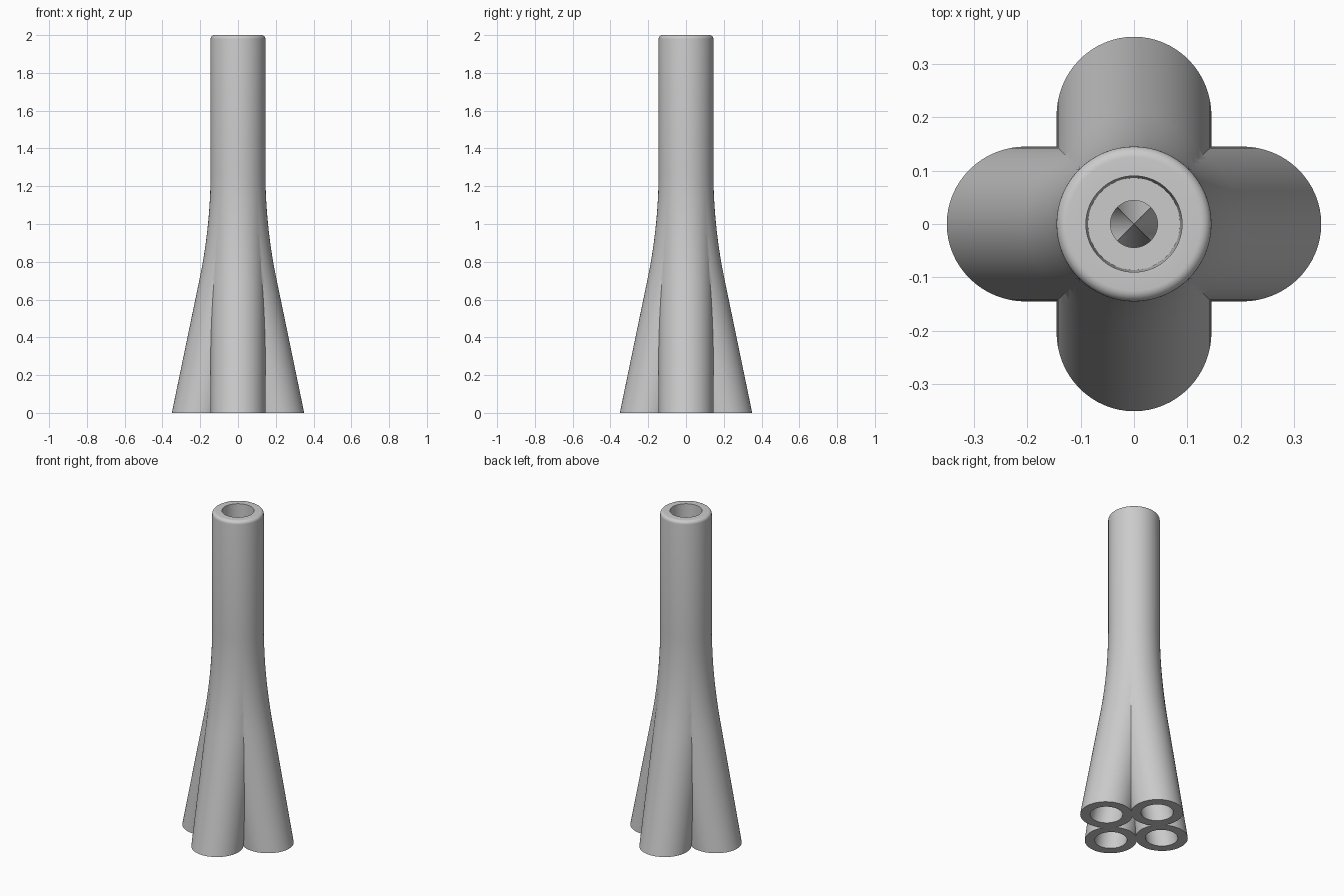
import bpy, bmesh
from math import sin, cos, tan, pi, radians, sqrt
from mathutils import Matrix, Vector

cube = bpy.data.objects.get("Cube")
if cube:
    bpy.data.objects.remove(cube)

SEGMENTS = 64
TILT = radians(11.7)              # splay of the straight lower legs
BEND_LOW, BEND_TOP = 0.68, 1.28   # height range of the bend
BEND_R = (BEND_TOP - BEND_LOW) / sin(TILT)
OUTER, SOCKET, CHANNEL = 0.145, 0.09, 0.044


def path(z):
    """Sideways offset and tilt of a leg's centre line at height z."""
    if z >= BEND_TOP:
        return 0.0, 0.0
    if z >= BEND_LOW:
        d = BEND_TOP - z
        offset = BEND_R - sqrt(BEND_R ** 2 - d ** 2)
        return offset, math_tilt(d)
    return BEND_R * (1 - cos(TILT)) + (BEND_LOW - z) * tan(TILT), TILT


def math_tilt(d):
    return TILT * d / (BEND_TOP - BEND_LOW)


def steps(a, b, n):
    return [a + (b - a) * i / n for i in range(n + 1)]


# Wall profile: up the outside, over the rounded rim, down through the bore
bend = steps(BEND_LOW, BEND_TOP, 20)
profile = [(z, OUTER) for z in steps(0, BEND_LOW, 4)[:-1] + bend]
profile += [(1.98 + 0.02 * sin(a), OUTER - 0.02 + 0.02 * cos(a))
            for a in steps(0, pi / 2, 6)]
profile += [(2.0, SOCKET), (1.7, SOCKET - 0.004), (1.7, CHANNEL)]
profile += [(z, CHANNEL) for z in reversed(bend)]
profile += [(0.3, CHANNEL), (0.3, SOCKET - 0.004), (0, SOCKET)]

# One complete bent tube
bm = bmesh.new()
rings = []
for z, r in profile:
    offset, tilt = path(z)
    ring = []
    for i in range(SEGMENTS):
        a = 2 * pi * i / SEGMENTS
        ring.append(bm.verts.new((offset + r * cos(a) / cos(tilt), r * sin(a), z)))
    rings.append(ring)
for k, ring in enumerate(rings):
    above = rings[(k + 1) % len(rings)]
    for i in range(SEGMENTS):
        j = (i + 1) % SEGMENTS
        bm.faces.new((ring[i], ring[j], above[j], above[i]))

# Trim it to its quarter, so that four copies meet cleanly
for side in (1, -1):
    bmesh.ops.bisect_plane(bm, geom=bm.verts[:] + bm.edges[:] + bm.faces[:],
                           dist=1e-5, plane_co=(0, 0, 0),
                           plane_no=Vector((1, side, 0)).normalized(),
                           clear_inner=True)

# Four quarters around the upright axis
quarter = bm.verts[:] + bm.edges[:] + bm.faces[:]
for turn in (1, 2, 3):
    copy = bmesh.ops.duplicate(bm, geom=quarter)["geom"]
    verts = [v for v in copy if isinstance(v, bmesh.types.BMVert)]
    bmesh.ops.rotate(bm, verts=verts, cent=(0, 0, 0),
                     matrix=Matrix.Rotation(turn * pi / 2, 3, "Z"))
bmesh.ops.remove_doubles(bm, verts=bm.verts[:], dist=1e-4)
bmesh.ops.recalc_face_normals(bm, faces=bm.faces[:])

mesh = bpy.data.meshes.new("four_way_tube")
bm.to_mesh(mesh)
bm.free()
tube = bpy.data.objects.new("four_way_tube", mesh)
bpy.context.collection.objects.link(tube)

# Plain grey plastic
grey = bpy.data.materials.new("light_grey")
grey.use_nodes = True
colour = (0.6, 0.6, 0.6, 1)
grey.diffuse_color = colour
grey.node_tree.nodes["Principled BSDF"].inputs["Base Color"].default_value = colour
mesh.materials.append(grey)

bpy.ops.object.select_all(action="DESELECT")
tube.select_set(True)
bpy.context.view_layer.objects.active = tube
bpy.ops.object.shade_smooth_by_angle(angle=radians(30))
